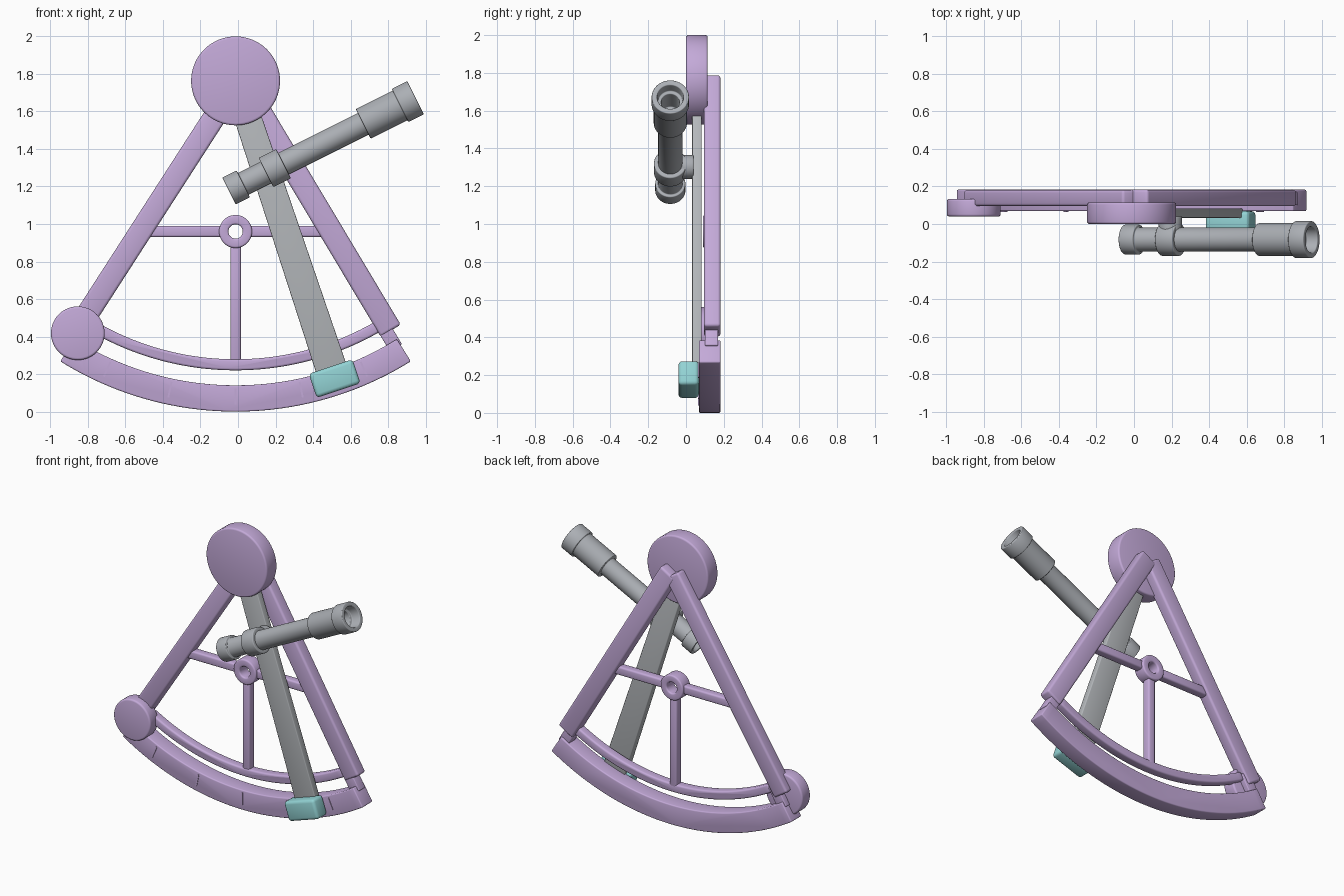
import bpy, bmesh, math
from mathutils import Matrix, Vector

cube = bpy.data.objects.get("Cube")
if cube:
    bpy.data.objects.remove(cube)


def material(name, rgb):
    m = bpy.data.materials.new(name)
    m.use_nodes = True
    m.diffuse_color = (*rgb, 1)
    m.node_tree.nodes["Principled BSDF"].inputs["Base Color"].default_value = (*rgb, 1)
    return m


LILAC = material("lilac", (0.55, 0.40, 0.69))
SILVER = material("silver", (0.46, 0.48, 0.50))
GREY = material("tube grey", (0.41, 0.43, 0.46))
TEAL = material("teal", (0.29, 0.65, 0.66))

PX, PZ = -0.013, 1.763      # centre of the pivot, shared by all arcs


def polar(r, deg):
    a = math.radians(deg)
    return Vector((PX + r * math.sin(a), PZ - r * math.cos(a)))


def finish(name, bm, mat, bevel=0.0, matrix=Matrix()):
    """Round the hard edges, place the mesh and smooth it."""
    bmesh.ops.remove_doubles(bm, verts=bm.verts, dist=1e-5)
    bmesh.ops.recalc_face_normals(bm, faces=bm.faces)
    if bevel:
        hard = [e for e in bm.edges if len(e.link_faces) == 2
                and e.calc_face_angle(0) > math.radians(30)]
        bmesh.ops.bevel(bm, geom=hard, offset=bevel, segments=3, profile=0.5,
                        affect='EDGES', clamp_overlap=True)
    bm.transform(matrix)
    me = bpy.data.meshes.new(name)
    bm.to_mesh(me)
    bm.free()
    me.materials.append(mat)
    ob = bpy.data.objects.new(name, me)
    bpy.context.scene.collection.objects.link(ob)
    bpy.ops.object.select_all(action='DESELECT')
    ob.select_set(True)
    bpy.context.view_layer.objects.active = ob
    bpy.ops.object.shade_smooth_by_angle(angle=math.radians(35))
    return ob


def prism(name, pts, y0, y1, mat, bevel=0.012):
    """Extrude an outline in the xz plane from y0 to y1."""
    bm = bmesh.new()
    face = bm.faces.new([bm.verts.new((p[0], y0, p[1])) for p in pts])
    ext = bmesh.ops.extrude_face_region(bm, geom=[face])
    moved = [v for v in ext["geom"] if isinstance(v, bmesh.types.BMVert)]
    bmesh.ops.translate(bm, verts=moved, vec=(0, y1 - y0, 0))
    return finish(name, bm, mat, bevel)


def bar(name, p, q, w0, w1, y0, y1, mat, bevel=0.012):
    """Straight bar from p to q, of width w0 at p and w1 at q."""
    p, q = Vector(p), Vector(q)
    d = (q - p).normalized()
    n = Vector((-d.y, d.x)) / 2
    return prism(name, [p + n * w0, p - n * w0, q - n * w1, q + n * w1], y0, y1, mat, bevel)


def arc(name, r_in, r_out, half, y0, y1, mat, bevel=0.012, steps=40):
    """Curved band around the pivot."""
    angles = [half * (2 * i / steps - 1) for i in range(steps + 1)]
    pts = [polar(r_out, a) for a in angles] + [polar(r_in, a) for a in reversed(angles)]
    return prism(name, pts, y0, y1, mat, bevel)


def lathe(name, profile, origin, axis, mat, bevel=0.0, closed=False, steps=48):
    """Turn (distance, radius) points around an axis."""
    bm = bmesh.new()
    vs = [bm.verts.new((r, 0, d)) for d, r in profile]
    es = [bm.edges.new(pair) for pair in zip(vs, vs[1:])]
    if closed:
        es.append(bm.edges.new((vs[-1], vs[0])))
    bmesh.ops.spin(bm, geom=vs + es, cent=(0, 0, 0), axis=(0, 0, 1),
                   angle=math.tau, steps=steps, use_merge=False)
    turn = Vector(axis).to_track_quat('Z', 'Y').to_matrix().to_4x4()
    return finish(name, bm, mat, bevel, Matrix.Translation(origin) @ turn)


def disc(name, x, z, r, y0, y1, mat, bevel):
    t = y1 - y0
    return lathe(name, [(0, 0), (0, r), (t, r), (t, 0)], (x, y0, z), (0, 1, 0),
                 mat, bevel, steps=64)


# Frame: two side arms, graduated limb and inner rail
bar("frame_arm_left", (0.019, 1.76), (0.814, 0.431), 0.125, 0.125, 0.095, 0.183, LILAC, 0.015)
bar("frame_arm_right", (-0.01, 1.75), (-0.86, 0.431), 0.12, 0.12, 0.095, 0.181, LILAC, 0.015)
arc("limb", 1.623, 1.763, 32, 0.068, 0.183, LILAC, 0.008)
arc("inner_rail", 1.484, 1.543, 29.8, 0.10, 0.165, LILAC)
for side, a in (("left", 31), ("right", -31)):
    bar("limb_post_" + side, polar(1.5, a), polar(1.66, a), 0.075, 0.075, 0.10, 0.17, LILAC, 0.006)

# Scale marks on the limb
for i, a in enumerate((-24, -12, 0, 12, 24)):
    bar(f"scale_mark_{i + 1}", polar(1.64, a), polar(1.725, a), 0.01, 0.01, 0.064, 0.07, LILAC, 0)

# Inner bracing with ring hub
HZ = 0.96
bar("brace_left", (PX + 0.06, HZ), (0.48, HZ), 0.06, 0.06, 0.105, 0.165, LILAC)
bar("brace_right", (PX - 0.06, HZ), (-0.50, HZ), 0.06, 0.06, 0.105, 0.165, LILAC)
bar("brace_lower", (PX, HZ - 0.06), (PX, 0.25), 0.056, 0.056, 0.105, 0.165, LILAC)
lathe("brace_hub", [(0, 0.038), (0, 0.088), (0.09, 0.088), (0.09, 0.038)],
      (PX, 0.09, HZ), (0, 1, 0), LILAC, 0.01, closed=True)

# Pivot housing and corner knob
disc("pivot_housing", PX, PZ, 0.237, 0.0, 0.115, LILAC, 0.012)
disc("corner_knob", -0.854, 0.418, 0.143, 0.04, 0.133, LILAC, 0.012)

# Swinging index arm with its clamp
SWING = 18.4
bar("index_arm", polar(0, SWING), polar(1.64, SWING), 0.14, 0.168, 0.033, 0.083, SILVER, 0.006)
bar("index_clamp", polar(1.605, SWING), polar(1.74, SWING), 0.246, 0.246, -0.04, 0.068, TEAL, 0.02)

# Telescope: one turned body, open at both ends
SIGHT = Vector((0.894, 0, 0.447)).normalized()
START = Vector((-0.048, -0.083, 1.176))
body = [(0.05, 0), (0.05, 0.05), (0, 0.058), (0, 0.08), (0.085, 0.08), (0.085, 0.064),
        (0.80, 0.064), (0.80, 0.088), (1.02, 0.088), (1.02, 0.099), (1.112, 0.099),
        (1.112, 0.07), (1.05, 0.066), (1.05, 0.048), (0.9, 0.048), (0.9, 0)]
lathe("telescope", body, START, SIGHT, GREY, 0.005)
lathe("telescope_ring", [(0.22, 0.055), (0.22, 0.087), (0.325, 0.087), (0.325, 0.055)],
      START, SIGHT, GREY, 0.006, closed=True)
disc("telescope_mount", 0.194, 1.302, 0.063, -0.06, 0.04, GREY, 0.006)
